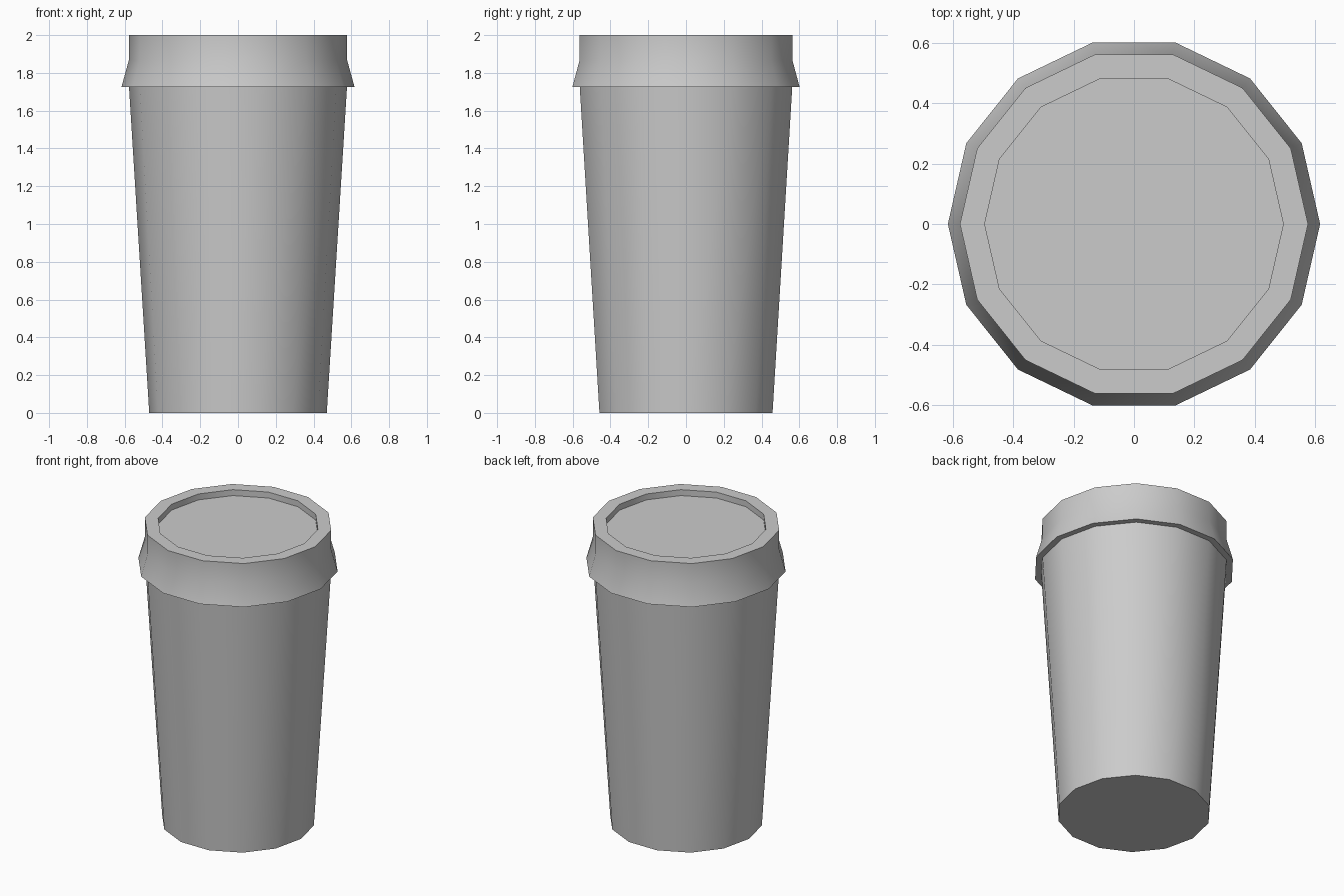
import bpy, bmesh
from math import cos, sin, pi

if "Cube" in bpy.data.objects:
    bpy.data.objects.remove(bpy.data.objects["Cube"])

SIDES = 14


def lathe(name, profile, cap_start=False, cap_end=False):
    """Spin (radius, z) points round the z axis into a 14-sided shell."""
    bm = bmesh.new()
    rings = [[bm.verts.new((r * cos(2 * pi * i / SIDES), r * sin(2 * pi * i / SIDES), z))
              for i in range(SIDES)] for r, z in profile]
    for a, b in zip(rings, rings[1:]):
        for i in range(SIDES):
            j = (i + 1) % SIDES
            bm.faces.new((a[i], a[j], b[j], b[i]))
    if cap_start:
        bm.faces.new(rings[0][::-1])
    if cap_end:
        bm.faces.new(rings[-1])
    mesh = bpy.data.meshes.new(name)
    bm.to_mesh(mesh)
    bm.free()
    ob = bpy.data.objects.new(name, mesh)
    bpy.context.collection.objects.link(ob)
    bpy.ops.object.select_all(action='DESELECT')
    ob.select_set(True)
    bpy.context.view_layer.objects.active = ob
    bpy.ops.object.shade_smooth_by_angle(angle=pi / 6)
    return ob


# Tapered cup with a closed base
lathe("cup_body", [(0.47, 0), (0.577, 1.725)], cap_start=True)

# Flared lid: underside lip, skirt, collar, rim and recessed top
lathe("cup_lid", [(0.577, 1.725), (0.617, 1.725), (0.577, 1.87), (0.577, 2.0),
                  (0.495, 2.0), (0.495, 1.96)], cap_end=True)
